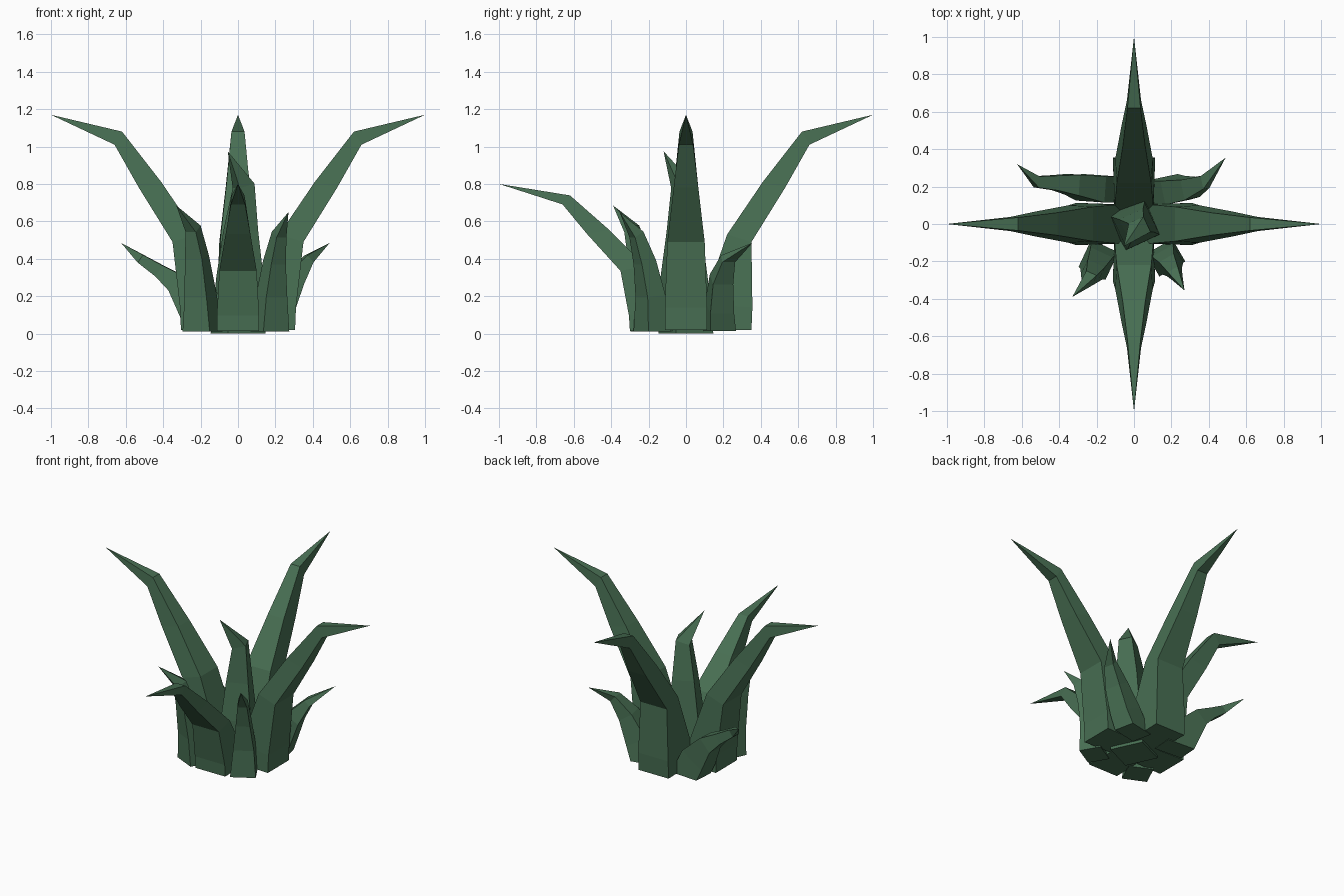
import bpy, bmesh, math
from mathutils import Vector

if "Cube" in bpy.data.objects:
    bpy.data.objects.remove(bpy.data.objects["Cube"])

green = bpy.data.materials.new("leaf green")
green.diffuse_color = (0.065, 0.16, 0.087, 1)
green.use_nodes = True
green.node_tree.nodes["Principled BSDF"].inputs["Base Color"].default_value = green.diffuse_color


def loft(name, rings, tip):
    """Flat-faced leaf: four-sided rings closed by a point."""
    bm = bmesh.new()
    vs = [[bm.verts.new(p) for p in ring] for ring in rings]
    bm.faces.new(vs[0])
    for a, b in zip(vs, vs[1:]):
        for i in range(4):
            j = (i + 1) % 4
            bm.faces.new((a[i], a[j], b[j], b[i]))
    t = bm.verts.new(tip)
    for i in range(4):
        bm.faces.new((vs[-1][i], vs[-1][(i + 1) % 4], t))
    bmesh.ops.recalc_face_normals(bm, faces=bm.faces)
    me = bpy.data.meshes.new(name)
    bm.to_mesh(me)
    bm.free()
    me.materials.append(green)
    ob = bpy.data.objects.new(name, me)
    bpy.context.collection.objects.link(ob)


def big_leaf(name, angle, base, zs):
    # (outer r, outer z, inner r, inner z, half width)
    prof = [(base, 0.02, 0.04, 0.02, 0.113),
            (base + 0.005, 0.14, 0.09, 0.16, 0.113),
            (0.35, 0.49, 0.22, 0.53, 0.10),
            (0.53, 0.78, 0.41, 0.81, 0.066),
            (0.66, 1.01, 0.62, 1.08, 0.038)]
    c, s = math.cos(angle), math.sin(angle)

    def put(r, w, z):
        return (r * c - w * s, r * s + w * c, max(z * zs, 0.015))
    rings = [[put(ro, -w, zo), put(ro, w, zo), put(ri, w * 0.92, zi), put(ri, -w * 0.92, zi)]
             for ro, zo, ri, zi, w in prof]
    loft(name, rings, put(1.0, 0, 1.17))


def small_leaf(name, path, angle, tip):
    # path rows: x, y, z, half thickness, half width; angle is the lean heading
    h = Vector((math.cos(angle), math.sin(angle), 0))
    side = Vector((-h.y, h.x, 0))
    pts = [Vector(p[:3]) for p in path] + [Vector(tip)]
    rings = []
    for i, p in enumerate(path):
        if i == 0:
            out = h
        else:
            t = (pts[i + 1] - pts[i]).normalized() + (pts[i] - pts[i - 1]).normalized()
            out = side.cross(t).normalized()
        a, b = out * p[3], side * p[4]
        rings.append([pts[i] + a - b, pts[i] + a + b, pts[i] - a + b, pts[i] - a - b])
    loft(name, rings, tip)


# Four large leaves, the front one shorter
big_leaf("right_leaf", 0, 0.305, 1)
big_leaf("back_leaf", math.pi / 2, 0.35, 1)
big_leaf("left_leaf", math.pi, 0.305, 1)
big_leaf("front_leaf", -math.pi / 2, 0.30, 0.684)

# Small leaves filling the corners
R = math.radians
small_leaf("back_left_small_leaf",
           [(-0.17, 0.19, 0.015, 0.10, 0.07), (-0.23, 0.19, 0.14, 0.09, 0.07),
            (-0.33, 0.21, 0.27, 0.055, 0.055), (-0.42, 0.22, 0.335, 0.035, 0.04),
            (-0.52, 0.225, 0.40, 0.025, 0.03)],
           R(176), (-0.625, 0.32, 0.485))
small_leaf("back_right_small_leaf",
           [(0.16, 0.18, 0.015, 0.09, 0.07), (0.22, 0.18, 0.14, 0.075, 0.065),
            (0.30, 0.19, 0.29, 0.05, 0.055), (0.38, 0.225, 0.40, 0.025, 0.035)],
           R(12), (0.49, 0.355, 0.485))
small_leaf("front_left_small_leaf",
           [(-0.19, -0.19, 0.01, 0.08, 0.08), (-0.20, -0.21, 0.2, 0.065, 0.065),
            (-0.22, -0.25, 0.41, 0.045, 0.05), (-0.24, -0.29, 0.56, 0.035, 0.03)],
           R(245), (-0.33, -0.39, 0.685))
small_leaf("front_right_small_leaf",
           [(0.17, -0.18, 0.01, 0.07, 0.08), (0.18, -0.19, 0.2, 0.055, 0.065),
            (0.195, -0.22, 0.38, 0.045, 0.045), (0.22, -0.265, 0.53, 0.03, 0.03)],
           R(-60), (0.27, -0.355, 0.65))

# Upright centre shoot with a hooked tip
small_leaf("centre_shoot",
           [(0, 0, 0.0, 0.11, 0.11), (0.01, -0.01, 0.3, 0.095, 0.095),
            (0.015, -0.01, 0.55, 0.07, 0.07), (0.03, -0.02, 0.79, 0.045, 0.045)],
           R(205), (-0.055, -0.12, 0.975))
